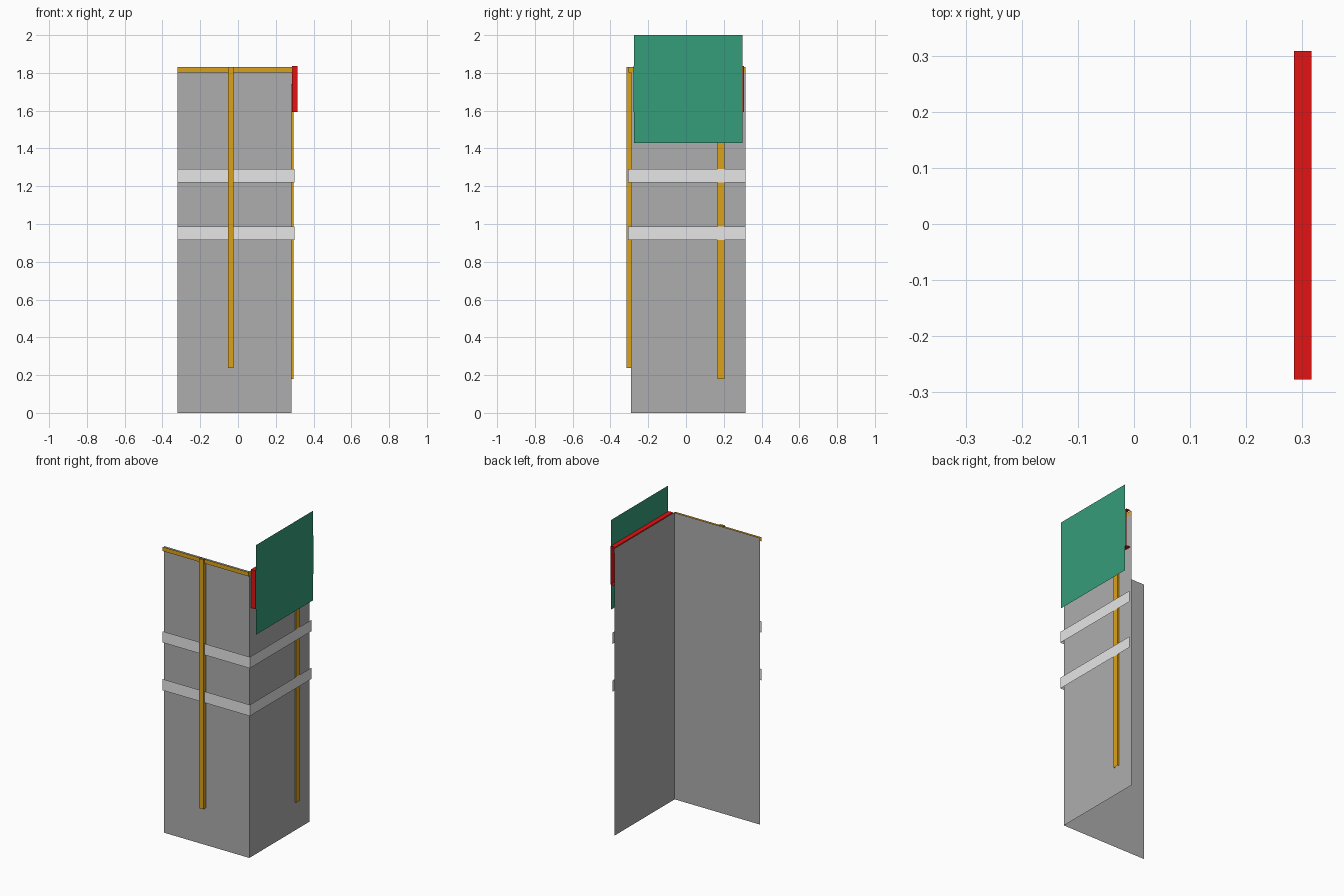
import bpy
import bmesh

cube = bpy.data.objects.get("Cube")
if cube:
    bpy.data.objects.remove(cube, do_unlink=True)


def material(name, rgb):
    mat = bpy.data.materials.new(name)
    mat.use_nodes = True
    mat.diffuse_color = (*rgb, 1)
    bsdf = next(n for n in mat.node_tree.nodes if n.type == 'BSDF_PRINCIPLED')
    bsdf.inputs["Base Color"].default_value = (*rgb, 1)
    return mat


GREY = material("wall grey", (0.42, 0.42, 0.42))
WHITE = material("band white", (0.8, 0.79, 0.8))
GOLD = material("trim gold", (0.71, 0.36, 0.01))
RED = material("bracket red", (0.76, 0.006, 0.006))
GREEN = material("sign green", (0.036, 0.335, 0.195))


def finish(name, bm, mat):
    mesh = bpy.data.meshes.new(name)
    bm.to_mesh(mesh)
    bm.free()
    mesh.materials.append(mat)
    obj = bpy.data.objects.new(name, mesh)
    bpy.context.collection.objects.link(obj)
    return obj


def ribbon(name, path, bottom, top, mat, rows=1):
    """Upright open sheet following a plan path; outside is on the path's right."""
    bm = bmesh.new()
    levels = [bottom + (top - bottom) * i / rows for i in range(rows + 1)]
    grid = [[bm.verts.new((x, y, z)) for x, y in path] for z in levels]
    for low, high in zip(grid, grid[1:]):
        for i in range(len(path) - 1):
            bm.faces.new((low[i], low[i + 1], high[i + 1], high[i]))
    return finish(name, bm, mat)


LEFT, SIDE = -0.32, 0.284      # x of the free edge and of the side wall
FRONT, BACK = -0.291, 0.314    # y of the front wall and of the free edge
TOP = 1.83

# Two panelled walls meeting at a corner
COLUMNS, ROWS = 4, 24
steps = [i / COLUMNS for i in range(COLUMNS + 1)]
ribbon("front_wall", [(LEFT + (SIDE - LEFT) * t, FRONT) for t in steps],
       0, TOP, GREY, ROWS)
ribbon("side_wall", [(SIDE, FRONT + (BACK - FRONT) * t) for t in steps],
       0, TOP, GREY, ROWS)

# Pale bands wrapping both walls
for name, z in (("lower_band", 0.915), ("upper_band", 1.22)):
    ribbon(name, [(LEFT, -0.306), (0.298, -0.306), (0.298, BACK)],
           z, z + 0.072, WHITE)

# Gold trim along the top of the walls
ribbon("top_trim", [(LEFT, -0.304), (0.288, -0.304), (0.288, BACK)],
       1.803, TOP, GOLD)

# Gold uprights, open at the wall side
ribbon("front_upright",
       [(-0.054, FRONT), (-0.054, -0.316), (-0.024, -0.316), (-0.024, FRONT)],
       0.237, TOP, GOLD)
ribbon("side_upright",
       [(SIDE, 0.167), (0.293, 0.167), (0.293, 0.203), (SIDE, 0.203)],
       0.18, 1.74, GOLD)

# Red sign bracket: a box open towards the wall and at the rear end
bm = bmesh.new()
bmesh.ops.create_cube(bm, size=1)
for v in bm.verts:
    v.co.x = 0.316 if v.co.x > 0 else 0.285
    v.co.y = 0.308 if v.co.y > 0 else -0.277
    v.co.z = 1.837 if v.co.z > 0 else 1.592
bm.normal_update()
open_sides = [f for f in bm.faces if f.normal.x < -0.5 or f.normal.y > 0.5]
bmesh.ops.delete(bm, geom=open_sides, context='FACES')
finish("sign_bracket", bm, RED)

# Thin sign board
ribbon("sign_board", [(0.319, -0.274), (0.319, 0.3)], 1.428, 2.0, GREEN)
